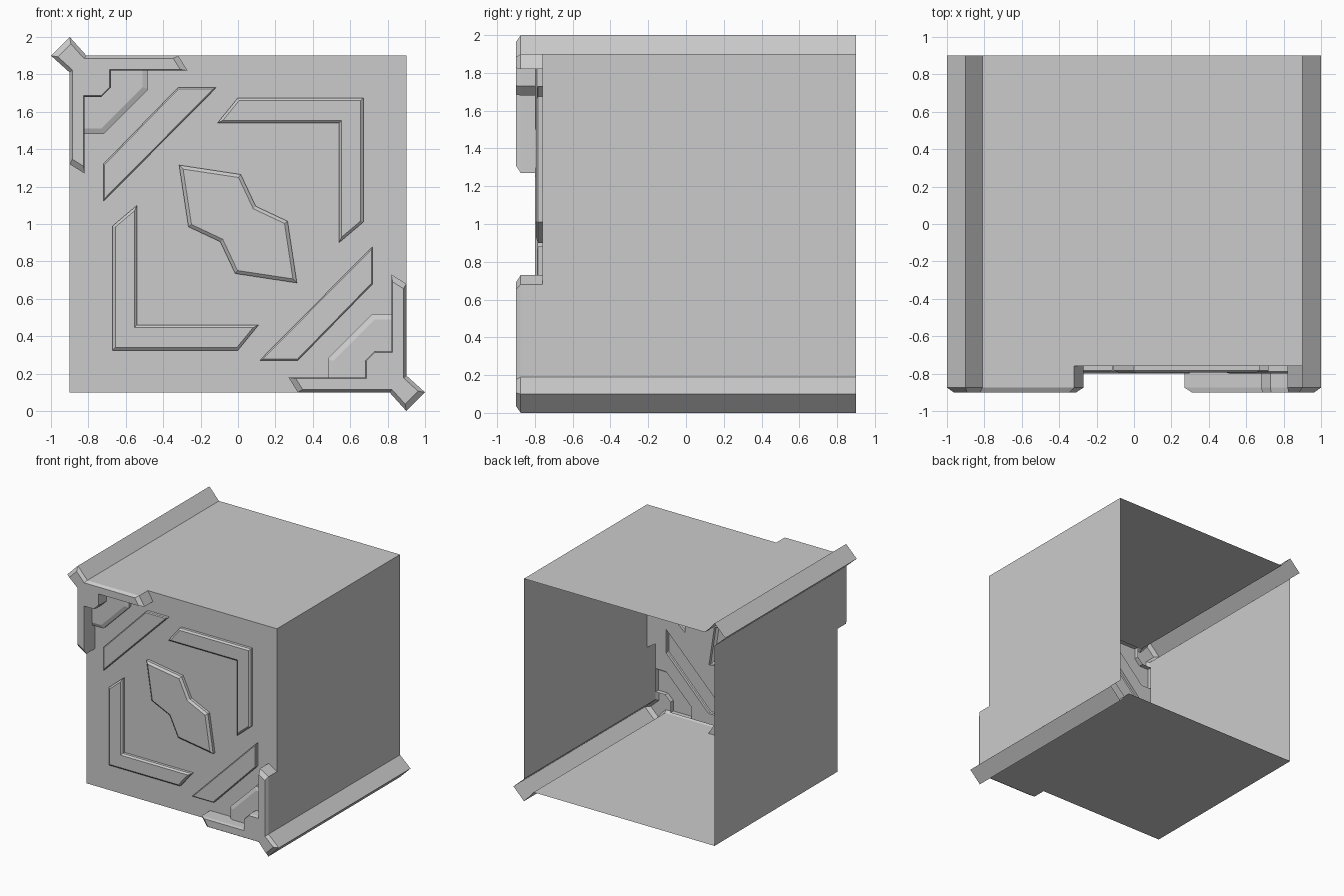
import bpy, bmesh
from mathutils import Vector

if "Cube" in bpy.data.objects:
    bpy.data.objects.remove(bpy.data.objects["Cube"])

FACE_Y = -0.76   # plane of the front plate
BACK_Y = 0.9     # open back of the housing


def turn(pts):
    """Half turn about the centre of the front."""
    return [(-x, 2 - z) for x, z in pts]


def ccw(pts):
    n = len(pts)
    area = sum(pts[i][0] * pts[(i + 1) % n][1] - pts[(i + 1) % n][0] * pts[i][1] for i in range(n))
    return area > 0


def inset(pts, widths):
    """Move every edge of a counter-clockwise outline inwards by its own width."""
    n, out = len(pts), []
    lines = []
    for i in range(n):
        a, b = Vector(pts[i]), Vector(pts[(i + 1) % n])
        d = (b - a).normalized()
        nrm = Vector((-d.y, d.x))
        lines.append((nrm, nrm.dot(a) + widths[i]))
    for i in range(n):
        (n1, c1), (n2, c2) = lines[i - 1], lines[i]
        det = n1.x * n2.y - n1.y * n2.x
        out.append(((c1 * n2.y - c2 * n1.y) / det, (n1.x * c2 - n2.x * c1) / det))
    return out


def finish(name, bm):
    me = bpy.data.meshes.new(name)
    bm.to_mesh(me)
    bm.free()
    ob = bpy.data.objects.new(name, me)
    bpy.context.collection.objects.link(ob)
    return ob


def loft(name, rings, cap=True):
    """Join outlines given as (points, y) from back to front, optionally closing the front."""
    bm = bmesh.new()
    loops = [[bm.verts.new((x, y, z)) for x, z in pts] for pts, y in rings]
    for a, b in zip(loops, loops[1:]):
        for i in range(len(a)):
            j = (i + 1) % len(a)
            bm.faces.new((a[i], a[j], b[j], b[i]))
    if cap:
        bm.faces.new(loops[-1])
    return finish(name, bm)


def panel(name, pts, top, bevel, depth):
    """Hollow raised panel with a bevelled rim; bevel is one width or one per edge."""
    widths = bevel if isinstance(bevel, list) else [bevel] * len(pts)
    assert ccw(pts)
    loft(name, [(pts, FACE_Y), (pts, top + depth), (inset(pts, widths), top)])


# Housing: square tube with diamond ridges on two opposite corners
half = [(0.9, 0.19), (0.9, 1.9), (-0.81, 1.9), (-0.9, 2.0), (-1.0, 1.9)]
half = [(-0.81, 1.9), (-0.9, 2.0), (-1.0, 1.9), (-0.9, 1.81), (-0.9, 0.1)]
profile = half + turn(half)
loft("housing", [(profile, BACK_Y), (profile, FACE_Y)], cap=False)

# Stepped inner edge of the corner bracket, and the corner step plate beside it
inner = [(-0.82, 1.68), (-0.73, 1.68), (-0.68, 1.73), (-0.68, 1.82)]
bracket = ([(-0.32, 1.9), (-0.81, 1.9), (-0.9, 2.0), (-1.0, 1.9), (-0.9, 1.81),
            (-0.9, 1.32), (-0.82, 1.27)] + inner + [(-0.27, 1.82)])
bracket_bevel = [0.015, 0.02, 0.03, 0.02, 0.015, 0.03] + [0.006] * 5 + [0.03]
step_edge = [(-0.82, 1.48), (-0.72, 1.48), (-0.48, 1.72), (-0.48, 1.82)]
step_plate = step_edge + inner[::-1]
step_bevel = [0.03] * 3 + [0.0] * 5

# Raised panels of the front
bar = [(-0.72, 1.12), (-0.115, 1.73), (-0.32, 1.73), (-0.72, 1.32)]
angle = [(-0.11, 1.54), (0.54, 1.54), (0.54, 0.9), (0.67, 1.01), (0.67, 1.675), (0.0, 1.675)]
centre_half = [(-0.315, 1.315), (-0.265, 0.985), (-0.095, 0.905), (-0.015, 0.735)]
centre = centre_half + turn(centre_half)

for side, f in (("upper", list), ("lower", turn)):
    panel(side + "_corner_bracket", f(bracket), -0.9, bracket_bevel, 0.025)
    panel(side + "_step_plate", f(step_plate), -0.80, step_bevel, 0.012)
    panel(side + "_diagonal_bar", f(bar), -0.79, 0.007, 0.007)
    panel(side + "_angle_panel", f(angle), -0.795, 0.014, 0.012)
panel("centre_panel", centre, -0.80, 0.018, 0.015)

# Front plate with openings behind the raised panels
edge_half = ([(-0.9, 0.1), (-0.9, 1.32), (-0.82, 1.27)] + step_edge
             + [(-0.27, 1.82), (-0.32, 1.9)])
bm = bmesh.new()
edges = []
for pts in (edge_half + turn(edge_half), bar, turn(bar), angle, turn(angle), centre):
    vs = [bm.verts.new((x, FACE_Y, z)) for x, z in pts]
    edges += [bm.edges.new((vs[i - 1], vs[i])) for i in range(len(vs))]
bmesh.ops.triangle_fill(bm, edges=edges, use_beauty=True, normal=(0, -1, 0))
bm.normal_update()
for face in bm.faces:
    if face.normal.y > 0:
        face.normal_flip()
bmesh.ops.dissolve_limit(bm, angle_limit=0.01, verts=[], edges=bm.edges[:])
finish("front_plate", bm)
